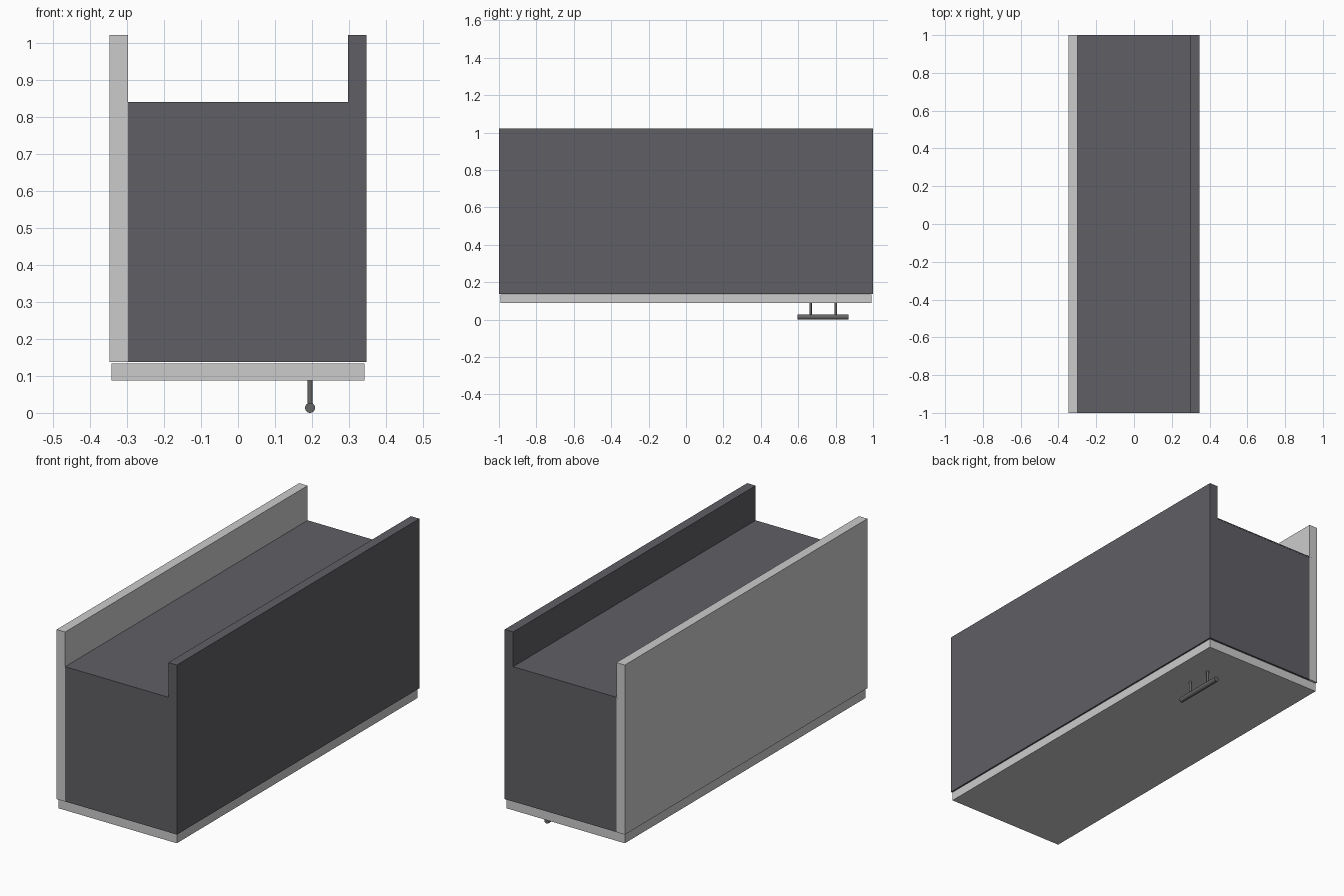
import bpy
import math

if "Cube" in bpy.data.objects:
    bpy.data.objects.remove(bpy.data.objects["Cube"])


def material(name, colour):
    m = bpy.data.materials.new(name)
    m.diffuse_color = (*colour, 1)
    m.use_nodes = True
    m.node_tree.nodes["Principled BSDF"].inputs["Base Color"].default_value = m.diffuse_color
    return m


dark = material("charcoal", (0.115, 0.115, 0.13))
metal = material("dark_metal", (0.13, 0.13, 0.13))


def box(name, x, y, z, mat=None):
    """Box from (min, max) ranges on each axis."""
    bpy.ops.mesh.primitive_cube_add(size=1, location=[sum(r) / 2 for r in (x, y, z)])
    ob = bpy.context.object
    ob.name = name
    ob.scale = [r[1] - r[0] for r in (x, y, z)]
    bpy.ops.object.transform_apply(location=False, rotation=False, scale=True)
    if mat:
        ob.data.materials.append(mat)
    return ob


def rod(name, radius, length, location, rotation=(0, 0, 0)):
    bpy.ops.mesh.primitive_cylinder_add(vertices=32, radius=radius, depth=length,
                                        location=location, rotation=rotation)
    ob = bpy.context.object
    ob.name = name
    ob.data.materials.append(metal)
    bpy.ops.object.shade_smooth_by_angle()
    return ob


BASE, TOP = 0.137, 1.022      # carcass range above the door
OUT, IN = 0.347, 0.298        # outer and inner faces of the side panels
BACK = 0.841                  # outer face of the recessed back panel

# Side panels, one plain grey and one charcoal
box("left_side_panel", (-OUT, -IN), (-1, 1), (BASE, TOP))
box("right_side_panel", (IN, OUT), (-1, 1), (BASE, TOP), dark)

# End panels between the sides
for name, s in (("front_end_panel", -1), ("back_end_panel", 1)):
    box(name, (-IN, IN), sorted((s * 0.951, s * 0.999)), (BASE, BACK - 0.006), dark)

# Thin back panel let into grooves in the sides
box("recessed_back_panel", (-IN - 0.014, IN + 0.014), (-1.0, 1.0), (BACK - 0.006, BACK), dark)

# Door lying underneath with a small gap to the carcass
box("door", (-0.342, 0.342), (-0.993, 0.993), (0.088, 0.134))

# Bar handle on two posts
HX, R = 0.195, 0.0135
rod("handle_bar", R, 0.273, (HX, 0.7335, R), (math.pi / 2, 0, 0))
for i, y in enumerate((0.666, 0.80)):
    rod(f"handle_post_{i + 1}", 0.0068, 0.077, (HX, y, R + 0.0385))
